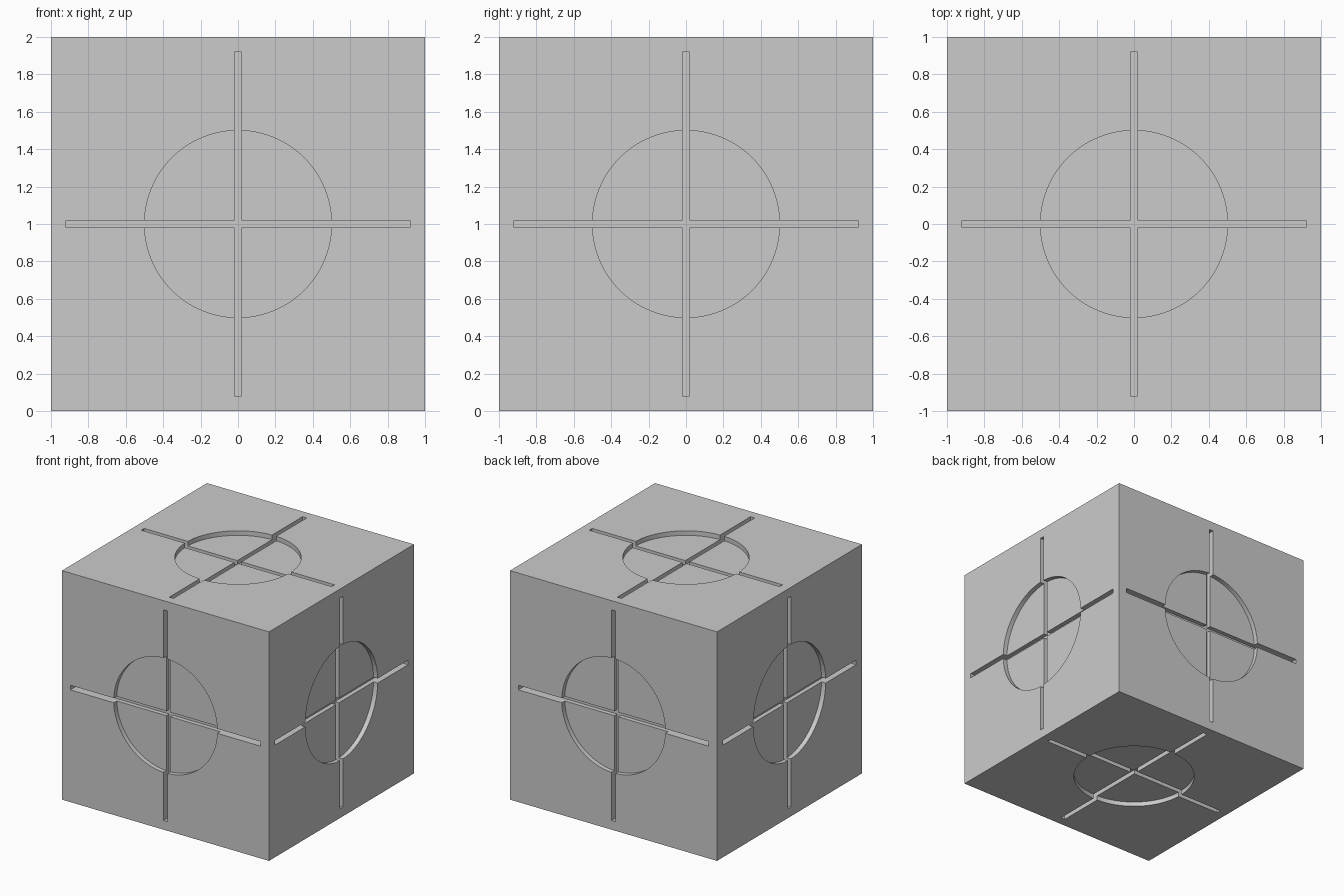
import bpy, bmesh, math
from mathutils import Matrix, Vector

old = bpy.data.objects.get("Cube")
if old:
    bpy.data.objects.remove(old, do_unlink=True)

HALF = 1.0            # half the cube's side
DISC_R = 0.5          # round recess
DISC_DEPTH = 0.04
ARM = 0.92            # half length of a groove
SLOT = 0.02           # half width of a groove
SLOT_DEPTH = 0.078

grey = bpy.data.materials.new("plain_grey")
grey.use_nodes = True
colour = (0.6, 0.6, 0.6, 1)
grey.diffuse_color = colour
grey.node_tree.nodes["Principled BSDF"].inputs["Base Color"].default_value = colour

# Turns that carry the top face to each of the six sides
TURNS = [Matrix.Rotation(math.radians(a), 4, 'X') for a in (0, 90, 180, 270)]
TURNS += [Matrix.Rotation(math.radians(a), 4, 'Y') for a in (90, 270)]


def finish(name, bm):
    bmesh.ops.recalc_face_normals(bm, faces=bm.faces)
    mesh = bpy.data.meshes.new(name)
    bm.to_mesh(mesh)
    bm.free()
    obj = bpy.data.objects.new(name, mesh)
    bpy.context.collection.objects.link(obj)
    mesh.materials.append(grey)
    return obj


def six_prisms(name, profile, depth):
    """Extrude a flat profile through the surface on all six sides."""
    bm = bmesh.new()
    for turn in TURNS:
        verts = [bm.verts.new(turn @ Vector((x, y, HALF - depth))) for x, y in profile]
        base = bm.faces.new(verts)
        out = bmesh.ops.extrude_face_region(bm, geom=[base])["geom"]
        top = [v for v in out if isinstance(v, bmesh.types.BMVert)]
        bmesh.ops.translate(bm, verts=top, vec=turn @ Vector((0, 0, depth + 0.1)))
    obj = finish(name, bm)
    obj.hide_render = True
    return obj


# Cutter profiles: a circle and a plus sign
circle = [(DISC_R * math.cos(math.tau * i / 96), DISC_R * math.sin(math.tau * i / 96))
          for i in range(96)]
quarter = [(ARM, -SLOT), (ARM, SLOT), (SLOT, SLOT)]
plus = []
for _ in range(4):
    plus += quarter
    quarter = [(-y, x) for x, y in quarter]

# Cube body
bm = bmesh.new()
bmesh.ops.create_cube(bm, size=2 * HALF)
body = finish("recessed_cube", bm)

# Cut the round recesses, then the crossed grooves
cutters = [six_prisms("disc_cutter", circle, DISC_DEPTH),
           six_prisms("groove_cutter", plus, SLOT_DEPTH)]
bpy.ops.object.select_all(action='DESELECT')
bpy.context.view_layer.objects.active = body
body.select_set(True)
for cutter in cutters:
    cut = body.modifiers.new(cutter.name, 'BOOLEAN')
    cut.operation = 'DIFFERENCE'
    cut.solver = 'EXACT'
    cut.object = cutter
    bpy.ops.object.modifier_apply(modifier=cut.name)
    bpy.data.objects.remove(cutter, do_unlink=True)

# Smooth round walls with crisp rims, standing on the ground
body.location.z = HALF
bpy.ops.object.shade_smooth_by_angle(angle=math.radians(30))
